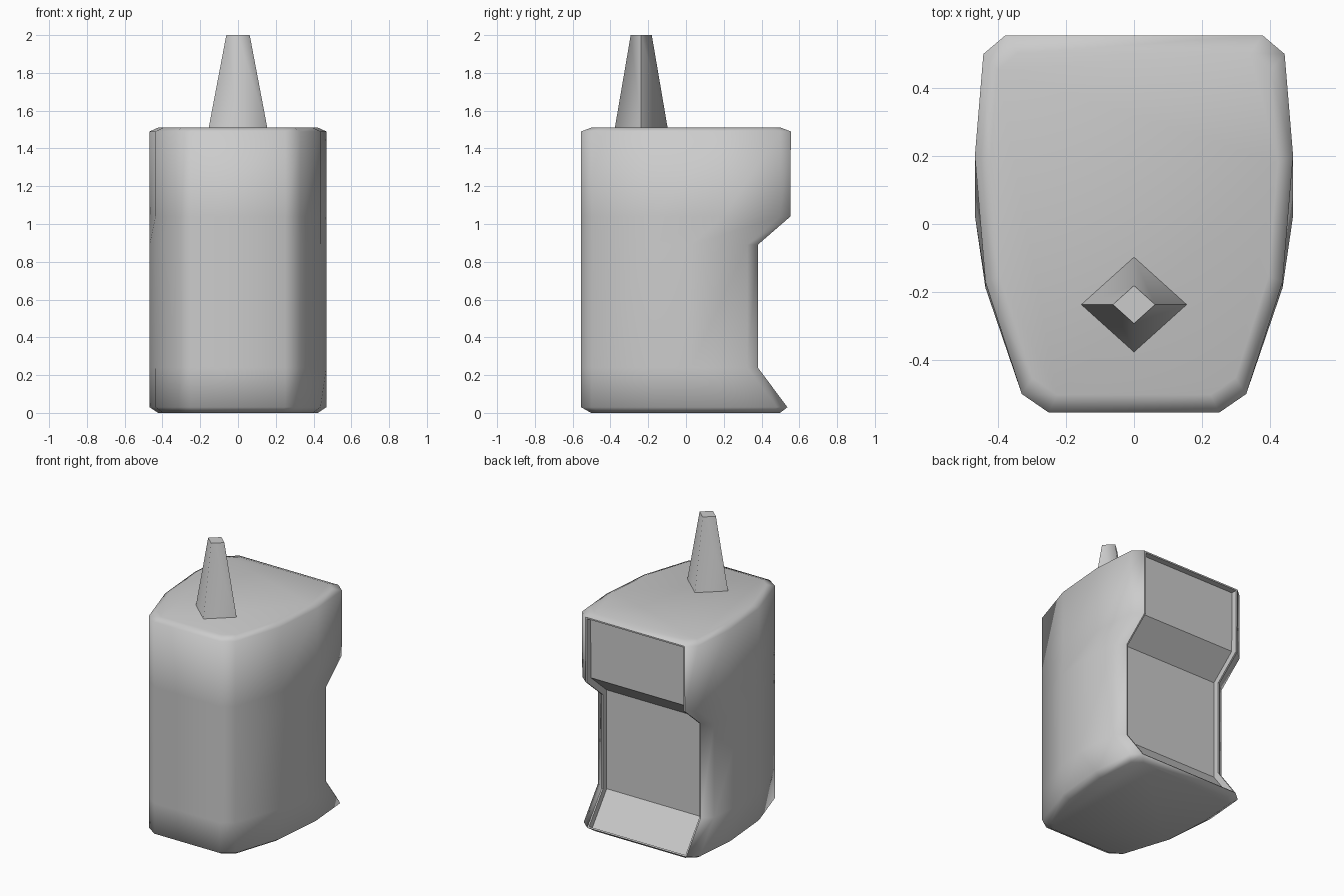
import bpy, bmesh, math
from mathutils import Matrix

if "Cube" in bpy.data.objects:
    bpy.data.objects.remove(bpy.data.objects["Cube"])


def finish(bm, name):
    bmesh.ops.recalc_face_normals(bm, faces=bm.faces)
    mesh = bpy.data.meshes.new(name)
    bm.to_mesh(mesh)
    bm.free()
    obj = bpy.data.objects.new(name, mesh)
    bpy.context.collection.objects.link(obj)
    return obj


def outline(back, scale):
    # half cross-section from front to back, mirrored to the other side
    slide = 0.555 - back
    half = [(0.25, -0.555), (0.33, -0.50), (0.437, -0.17 - 0.1 * slide),
            (0.468, 0.20 - slide), (0.443, back - 0.055), (0.378, back)]
    full = half + [(-x, y) for x, y in reversed(half)]
    return [(x * scale, y * scale) for x, y in full]


# Body: stacked rings of height, back position and scale
levels = [(0, 0.55, 0.905), (0.03, 0.537, 1), (0.24, 0.38, 1), (0.89, 0.38, 1),
          (1.04, 0.553, 1), (1.49, 0.555, 1), (1.51, 0.555, 0.905)]
bm = bmesh.new()
rings = [[bm.verts.new((x, y, z)) for x, y in outline(b, s)] for z, b, s in levels]
n = len(rings[0])
panel = []
for k in range(len(rings) - 1):
    low, high = rings[k], rings[k + 1]
    for i in range(n):
        j = (i + 1) % n
        f = bm.faces.new((low[i], low[j], high[j], high[i]))
        f.smooth = True
        if i == n // 2 - 1 and 0 < k < len(rings) - 2:
            panel.append(f)
for ring in (rings[0], rings[-1]):
    bm.faces.new(ring).smooth = True
bmesh.ops.recalc_face_normals(bm, faces=bm.faces)

# Recessed back panel with a thin rim
rim = bmesh.ops.inset_region(bm, faces=panel, thickness=0.01, use_even_offset=True)["faces"]
wall = bmesh.ops.inset_region(bm, faces=panel, thickness=0.001, depth=-0.04,
                              use_even_offset=True)["faces"]
for f in panel + rim + wall:
    f.smooth = False
finish(bm, "body")

# Antenna: tapered four-sided post
bm = bmesh.new()
bmesh.ops.create_cone(bm, cap_ends=True, segments=4, radius1=0.155, radius2=0.062, depth=0.49)
bmesh.ops.transform(bm, verts=bm.verts,
                    matrix=Matrix.Translation((0, -0.237, 1.755)) @ Matrix.Diagonal((1, 0.9, 1, 1)))
for f in bm.faces:
    f.smooth = abs(f.normal.z) < 0.9
for e in bm.edges:
    # keep the left and right corners crisp
    if all(abs(v.co.x) > 0.03 for v in e.verts):
        e.smooth = False
finish(bm, "antenna")
